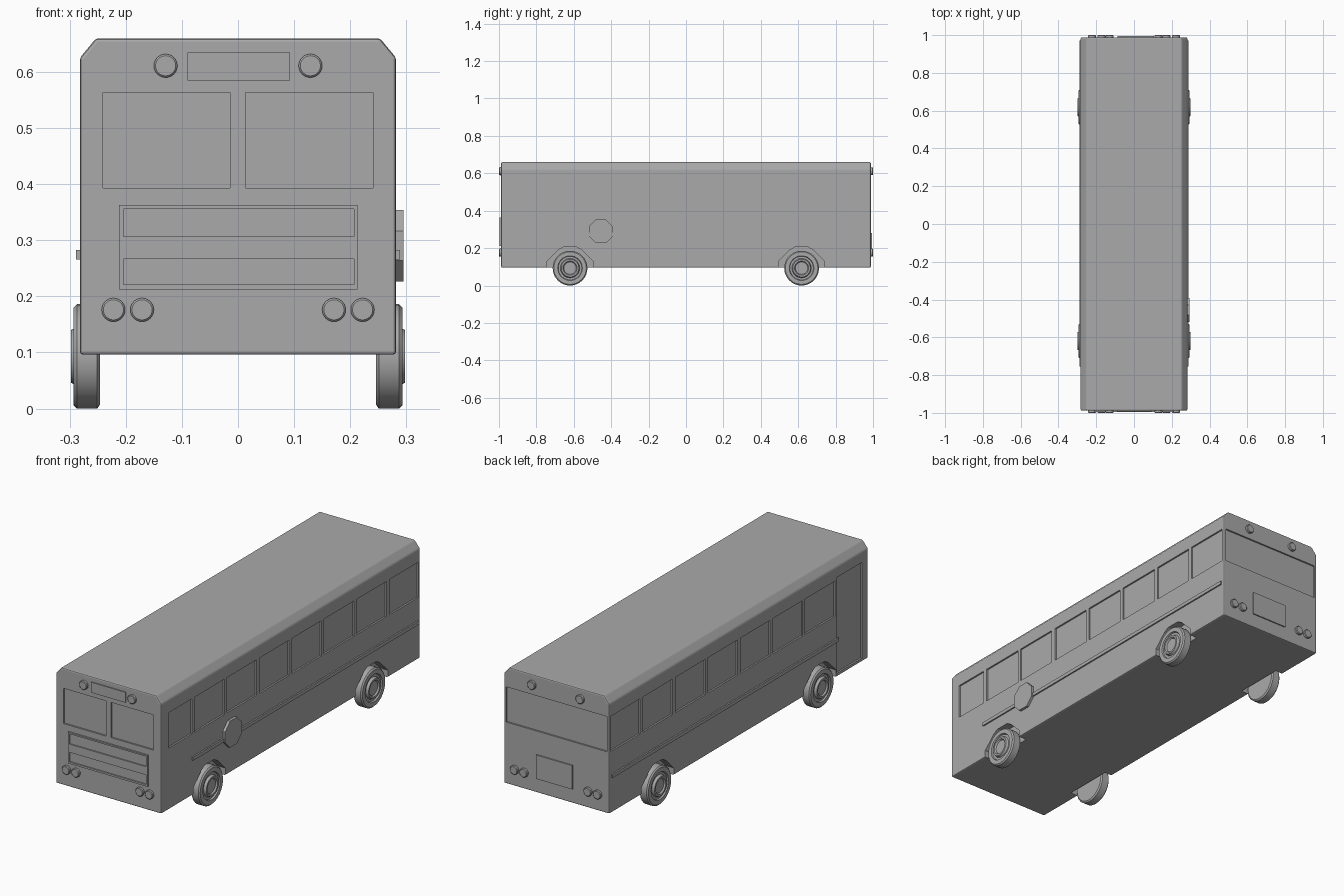
import bpy, bmesh, math
from mathutils import Matrix, Vector

if "Cube" in bpy.data.objects:
    bpy.data.objects.remove(bpy.data.objects["Cube"])

grey = bpy.data.materials.new("plain_grey")
grey.diffuse_color = (0.4, 0.4, 0.4, 1)
grey.use_nodes = True
grey.node_tree.nodes["Principled BSDF"].inputs["Base Color"].default_value = grey.diffuse_color


def finish(name, bm, smooth=False):
    bmesh.ops.recalc_face_normals(bm, faces=bm.faces)
    me = bpy.data.meshes.new(name)
    bm.to_mesh(me)
    bm.free()
    ob = bpy.data.objects.new(name, me)
    bpy.context.collection.objects.link(ob)
    me.materials.append(grey)
    bpy.ops.object.select_all(action='DESELECT')
    ob.select_set(True)
    bpy.context.view_layer.objects.active = ob
    if smooth:
        bpy.ops.object.shade_smooth_by_angle(angle=math.radians(35))
    return ob


def add_box(bm, x, y, z):
    """Box from three (low, high) ranges."""
    size = [r[1] - r[0] for r in (x, y, z)]
    mid = [(r[1] + r[0]) / 2 for r in (x, y, z)]
    bmesh.ops.create_cube(bm, size=1, matrix=Matrix.Translation(mid) @ Matrix.Diagonal((*size, 1)))


def add_prism(bm, points, step):
    """Polygon of 3D points pushed along a vector."""
    face = bm.faces.new([bm.verts.new(p) for p in points])
    ext = bmesh.ops.extrude_face_region(bm, geom=[face])
    bmesh.ops.translate(bm, vec=step, verts=[v for v in ext["geom"] if isinstance(v, bmesh.types.BMVert)])


def cut(ob, bm):
    """Subtract the bmesh volumes from an object."""
    cutter = finish("cutter", bm)
    cutter.hide_render = True
    mod = ob.modifiers.new("cut", 'BOOLEAN')
    mod.operation, mod.solver, mod.object = 'DIFFERENCE', 'EXACT', cutter
    bpy.context.view_layer.objects.active = ob
    bpy.ops.object.modifier_apply(modifier=mod.name)
    bpy.data.objects.remove(cutter)


SIDE, END = 0.282, 0.988          # body half width and half length
AXLES = (-0.62, 0.618)
WINDOWS = [(-0.932, -0.755), (-0.734, -0.506), (-0.488, -0.262), (-0.237, -0.012),
           (0.009, 0.233), (0.255, 0.483), (0.506, 0.73), (0.752, 0.975)]

# body shell with chamfered roof edges and softened corners
bm = bmesh.new()
half = [(SIDE, 0.096), (SIDE, 0.625), (0.253, 0.66)]
outline = half + [(-x, z) for x, z in reversed(half)]
add_prism(bm, [(x, -END, z) for x, z in outline], (0, 2 * END, 0))
body = finish("body", bm)
bev = body.modifiers.new("soft_edges", 'BEVEL')
bev.width, bev.segments, bev.limit_method = 0.006, 2, 'ANGLE'
bpy.ops.object.modifier_apply(modifier=bev.name)

# recessed windows, entry door and wheel wells
bm = bmesh.new()
glass = (0.393, 0.563)
for i, y in enumerate(WINDOWS):
    add_box(bm, (SIDE - 0.008, 0.35), y, glass)
    if i > 0:
        add_box(bm, (-0.35, -SIDE + 0.008), y, glass)
add_box(bm, (-0.35, -SIDE + 0.008), (-0.94, -0.75), (0.112, 0.575))
for x in ((-0.241, -0.014), (0.013, 0.241)):
    add_box(bm, x, (-1.1, -END + 0.008), glass)
add_box(bm, (-0.27, 0.27), (END - 0.008, 1.1), glass)
arch = [(-0.123, 0.02), (-0.123, 0.13), (-0.062, 0.19), (-0.035, 0.206),
        (0.035, 0.206), (0.062, 0.19), (0.123, 0.13), (0.123, 0.02)]
for y0 in AXLES:
    for s in (-1, 1):
        add_prism(bm, [(s * 0.24, y0 + y, z) for y, z in arch], (s * 0.11, 0, 0))
cut(body, bm)

# front grille plate with two sunken vents
bm = bmesh.new()
add_box(bm, (-0.212, 0.213), (-END - 0.008, -END + 0.004), (0.212, 0.363))
grille = finish("front_grille", bm)
bm = bmesh.new()
for z in ((0.307, 0.356), (0.221, 0.267)):
    add_box(bm, (-0.204, 0.207), (-1.1, -END - 0.002), z)
cut(grille, bm)

# destination board
bm = bmesh.new()
add_box(bm, (-0.09, 0.093), (-END - 0.005, -END + 0.004), (0.585, 0.635))
finish("destination_board", bm)

# rear engine hatch
bm = bmesh.new()
add_box(bm, (-0.087, 0.106), (END - 0.004, END + 0.006), (0.165, 0.28))
finish("engine_hatch", bm)

# side rub rails
for s, name in ((-1, "left_rail"), (1, "right_rail")):
    bm = bmesh.new()
    add_box(bm, sorted((s * (SIDE - 0.004), s * 0.289)), (-0.755, 0.972), (0.266, 0.283))
    finish(name, bm)

# octagonal stop paddle on the right side
bm = bmesh.new()
ring = [math.radians(22.5 + 45 * k) for k in range(8)]
add_prism(bm, [(SIDE - 0.002, -0.455 + 0.069 * math.cos(a), 0.29 + 0.069 * math.sin(a)) for a in ring],
          (0.015, 0, 0))
finish("stop_paddle", bm)

# round lamps at both ends
for s, end in ((-1, "front"), (1, "rear")):
    bm = bmesh.new()
    for x, z in [(p * q, h) for q in (-1, 1) for p, h in ((0.129, 0.611), (0.171, 0.176), (0.222, 0.176))]:
        for r1, r2, lo, hi in ((0.021, 0.021, 0.98, 0.997), (0.021, 0.018, 0.997, 1.0)):
            rot = Matrix.Rotation(-s * math.pi / 2, 4, 'X')
            bmesh.ops.create_cone(bm, cap_ends=True, segments=24, radius1=r1, radius2=r2, depth=hi - lo,
                                  matrix=Matrix.Translation((x, s * (lo + hi) / 2, z)) @ rot)
    finish(end + "_lamps", bm, smooth=True)

# wheels: radius and x offset of the turned tyre and hub profile
PROFILE = [(0, 0.246), (0.086, 0.246), (0.093, 0.251), (0.093, 0.287), (0.087, 0.293), (0.066, 0.293),
           (0.063, 0.286), (0.052, 0.286), (0.047, 0.298), (0.038, 0.298), (0.033, 0.291), (0, 0.291)]
for y0, end in zip(AXLES, ("front", "rear")):
    for s, side in ((-1, "left"), (1, "right")):
        bm = bmesh.new()
        vs = [bm.verts.new((s * x, y0, 0.093 + r)) for r, x in PROFILE]
        edges = [bm.edges.new(p) for p in zip(vs, vs[1:])]
        bmesh.ops.spin(bm, geom=vs + edges, cent=Vector((0, y0, 0.093)), axis=(1, 0, 0),
                       angle=2 * math.pi, steps=32, use_duplicate=False)
        bmesh.ops.remove_doubles(bm, verts=bm.verts, dist=1e-5)
        finish(f"{end}_{side}_wheel", bm, smooth=True)
